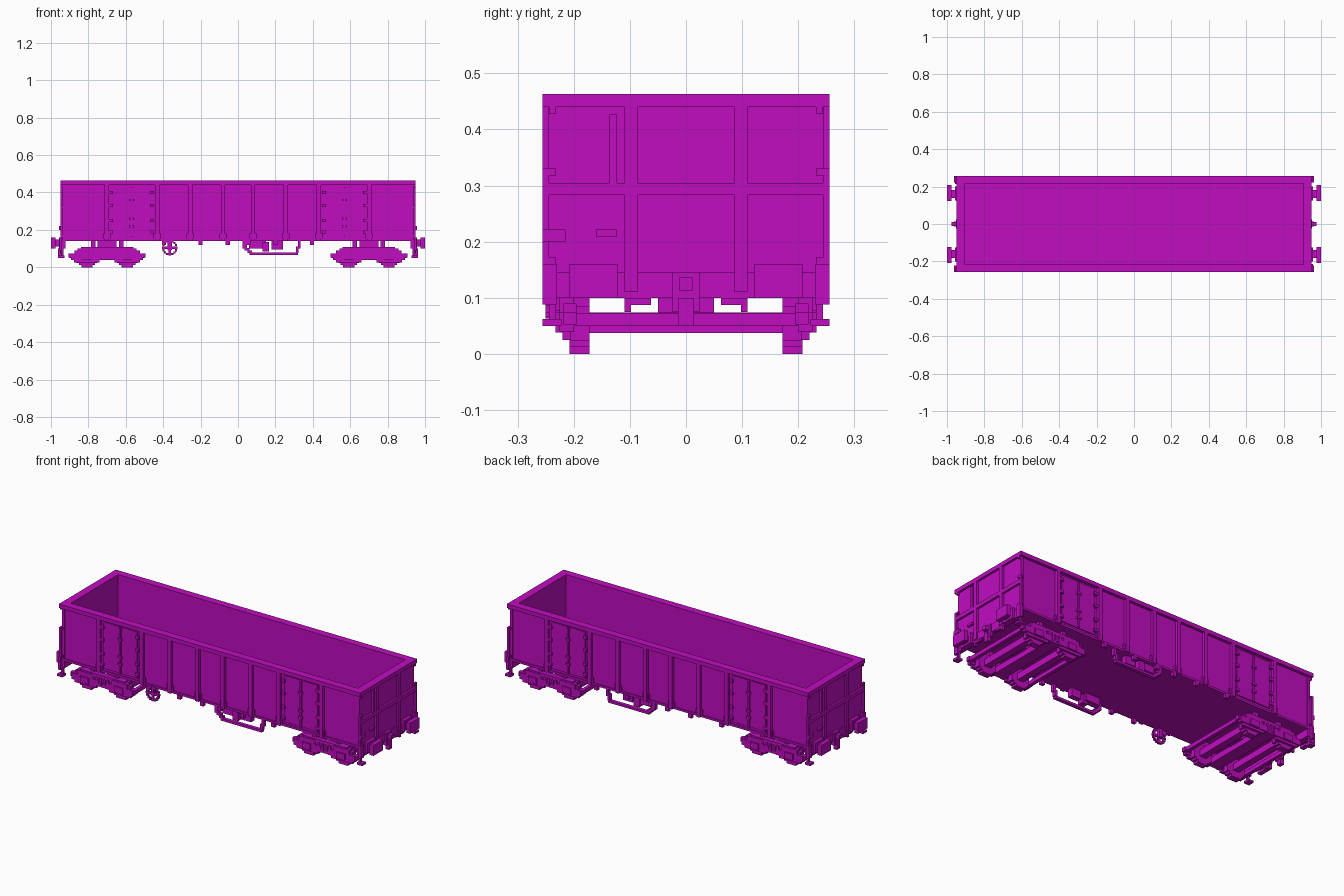
import bpy, bmesh, math

if "Cube" in bpy.data.objects:
    bpy.data.objects.remove(bpy.data.objects["Cube"], do_unlink=True)

COLOUR = (0.53, 0.004, 0.53, 1)
mat = bpy.data.materials.new("magenta paint")
mat.use_nodes = True
mat.diffuse_color = COLOUR
mat.node_tree.nodes["Principled BSDF"].inputs["Base Color"].default_value = COLOUR

ONE = [(1, 1)]
SIDES = [(1, 1), (1, -1)]                  # mirrored across y
ENDS = [(1, 1), (-1, 1)]                   # mirrored across x
ALL = [(1, 1), (1, -1), (-1, 1), (-1, -1)]
TURN = [(1, 1), (-1, -1)]                  # half turn about z


def part(name, boxes, copies=ONE):
    """One object from boxes (x0, x1, y0, y1, z0, z1), repeated by sign pairs."""
    bm = bmesh.new()
    for sx, sy in copies:
        for x0, x1, y0, y1, z0, z1 in boxes:
            g = bmesh.ops.create_cube(bm, size=1)["verts"]
            for v in g:
                x, y, z = v.co
                v.co = (sx * ((x0 + x1) / 2 + x * (x1 - x0)),
                        sy * ((y0 + y1) / 2 + y * (y1 - y0)),
                        (z0 + z1) / 2 + z * (z1 - z0))
    bmesh.ops.recalc_face_normals(bm, faces=bm.faces)
    me = bpy.data.meshes.new(name)
    bm.to_mesh(me)
    bm.free()
    me.materials.append(mat)
    ob = bpy.data.objects.new(name, me)
    bpy.context.collection.objects.link(ob)
    return ob


def around(x, w, y0, y1, z0, z1):
    """Box centred on x with half width w."""
    return (x - w, x + w, y0, y1, z0, z1)


# Body shell
part("floor", [(-0.93, 0.93, -0.235, 0.235, 0.14, 0.16)])
part("side_walls", [(-0.938, 0.938, 0.213, 0.24, 0.14, 0.445)], SIDES)
part("end_walls", [(0.905, 0.938, -0.24, 0.24, 0.14, 0.445)], ENDS)
part("side_rims", [(-0.95, 0.95, 0.213, 0.256, 0.44, 0.463)], SIDES)
part("end_rims", [(0.905, 0.95, -0.213, 0.213, 0.44, 0.463)], ENDS)
part("corner_posts", [(0.922, 0.938, 0.213, 0.245, 0.14, 0.44)], ALL)
part("side_sills", [(-0.938, 0.938, 0.22, 0.246, 0.14, 0.152)], SIDES)

# Side posts with small feet
posts = [0.08, 0.255, 0.432, 0.702]
part("side_posts", [around(x, 0.011, 0.238, 0.256, 0.14, 0.44) for x in posts], ALL)
part("post_feet", [around(x, 0.011, 0.232, 0.25, 0.118, 0.142)
                   for x in (0.055, 0.2, 0.395)], ALL)
part("post_brackets", [around(x, 0.02, 0.238, 0.25, 0.152, 0.182) for x in posts], ALL)

# Double side doors with hinges and lock bar
doors = [(0.463, 0.566, 0.238, 0.246, 0.165, 0.43),
         (0.572, 0.675, 0.238, 0.246, 0.165, 0.43)]
part("side_doors", doors, ALL)
hinges = [around(x, 0.011, 0.238, 0.256, z - 0.008, z + 0.008)
          for x in (0.46, 0.68) for z in (0.19, 0.25, 0.33, 0.4)]
part("door_hinges", hinges, ALL)
lock = [around(0.569, 0.006, 0.24, 0.252, 0.165, 0.43)]
lock += [around(0.569, 0.013, 0.24, 0.256, z - 0.006, z + 0.006) for z in (0.22, 0.26, 0.36)]
part("door_locks", lock, ALL)

# End wall ribs, handles and grab bars
part("end_posts", [(0.93, 0.95, 0.086, 0.11, 0.11, 0.44)], ALL)
part("end_rails", [(0.93, 0.95, -0.244, 0.244, 0.283, 0.305)], ENDS)
part("end_handles", [(0.93, 0.95, -0.136, -0.123, 0.305, 0.427),
                     (0.93, 0.95, -0.16, -0.123, 0.209, 0.222)], TURN)
part("end_grab_bars", [(0.938, 0.95, 0.244, 0.256, 0.16, 0.33),
                       (0.93, 0.95, 0.232, 0.25, 0.16, 0.172),
                       (0.93, 0.95, 0.232, 0.25, 0.318, 0.33),
                       (0.93, 0.95, 0.232, 0.244, 0.428, 0.44)], ALL)

# Headstocks, buffers and couplings
part("headstocks", [(0.922, 0.945, -0.244, 0.244, 0.1, 0.145)], ENDS)
part("buffers", [(0.94, 0.958, 0.125, 0.2, 0.1, 0.16),
                 (0.95, 0.98, 0.14, 0.182, 0.112, 0.148),
                 (0.976, 1.0, 0.122, 0.208, 0.1, 0.16)], ALL)
part("couplings", [(0.935, 0.952, -0.024, 0.024, 0.075, 0.146),
                   (0.95, 0.975, -0.012, 0.012, 0.112, 0.136),
                   (0.94, 0.962, -0.014, 0.014, 0.05, 0.1)], ENDS)
part("brake_hoses", [(0.935, 0.95, 0.098, 0.11, 0.075, 0.1),
                     (0.935, 0.95, 0.062, 0.11, 0.087, 0.1)], ALL)
part("corner_steps", [(0.928, 0.962, 0.222, 0.256, 0.05, 0.062),
                      (0.932, 0.944, 0.232, 0.244, 0.06, 0.14),
                      (0.94, 0.955, 0.23, 0.256, 0.088, 0.16)], ALL)
part("corner_lamp_brackets", [(0.945, 0.958, -0.256, -0.215, 0.2, 0.222)], TURN)

# Bogies: everything is laid out about the pivot at x = 0.70
P = 0.70
AXLES = (P - 0.108, P + 0.108)
wheel_rows = [(0.03, 0.0, 0.013), (0.043, 0.012, 0.025), (0.055, 0.024, 0.085),
              (0.04, 0.085, 0.1), (0.028, 0.1, 0.108)]
part("wheels", [around(a, w, 0.172, 0.208, z0, z1)
                for a in AXLES for w, z0, z1 in wheel_rows], ALL)
part("axles", [around(a, 0.019, -0.175, 0.175, 0.037, 0.074) for a in AXLES], ENDS)
boxes = []
for a in AXLES:
    boxes += [around(a, 0.068, 0.205, 0.22, 0.025, 0.062),
              around(a, 0.085, 0.2, 0.225, 0.04, 0.074),
              around(a, 0.05, 0.2, 0.225, 0.07, 0.1),
              around(a, 0.026, 0.215, 0.233, 0.038, 0.074)]
part("axle_boxes", boxes, ALL)
part("bogie_side_frames", [around(P, 0.14, 0.195, 0.222, 0.088, 0.108),
                           around(P, 0.205, 0.195, 0.218, 0.052, 0.075),
                           around(P, 0.175, 0.195, 0.218, 0.075, 0.09),
                           around(P, 0.045, 0.195, 0.222, 0.04, 0.056)], ALL)
part("bogie_springs", [around(P + u, 0.006, 0.2, 0.225, 0.05, 0.092)
                       for u in (-0.035, -0.012, 0.012, 0.035)], ALL)
part("bogie_bolsters", [around(P, 0.035, -0.2, 0.2, 0.04, 0.074),
                        around(P, 0.05, -0.05, 0.05, 0.07, 0.142)], ENDS)
part("bogie_end_beams", [around(P + u, 0.01, -0.2, 0.2, 0.05, 0.072)
                         for u in (-0.19, 0.19)], ENDS)
part("bogie_supports", [around(P + u, 0.012, 0.18, 0.205, 0.1, 0.142)
                        for u in (-0.075, 0.075)], ALL)

# Underfloor equipment box and stepped guard loop
part("equipment_boxes", [(0.06, 0.15, 0.19, 0.225, 0.1, 0.142),
                         (0.13, 0.165, 0.2, 0.235, 0.085, 0.135),
                         (0.18, 0.24, 0.195, 0.225, 0.095, 0.142)], SIDES)
part("guard_loops", [(0.062, 0.32, 0.224, 0.244, 0.065, 0.078),
                     (0.05, 0.075, 0.224, 0.244, 0.077, 0.09),
                     (0.036, 0.062, 0.224, 0.244, 0.089, 0.102),
                     (0.024, 0.048, 0.224, 0.244, 0.1, 0.142),
                     (0.31, 0.324, 0.224, 0.244, 0.077, 0.112),
                     (0.32, 0.334, 0.224, 0.244, 0.1, 0.142)], SIDES)

# Brake handwheel on the front side
hx, hz, r = -0.365, 0.105, 0.036
ring = []
for i in range(16):
    t = i * math.tau / 16
    cx, cz = hx + r * math.cos(t), hz + r * math.sin(t)
    ring.append((cx - 0.006, cx + 0.006, -0.25, -0.238, cz - 0.006, cz + 0.006))
ring += [around(hx, 0.006, -0.25, -0.238, hz - r, hz + r),
         around(hx, r, -0.25, -0.238, hz - 0.006, hz + 0.006),
         around(hx, 0.012, -0.244, -0.225, hz - 0.012, 0.145)]
part("handwheel", ring)
